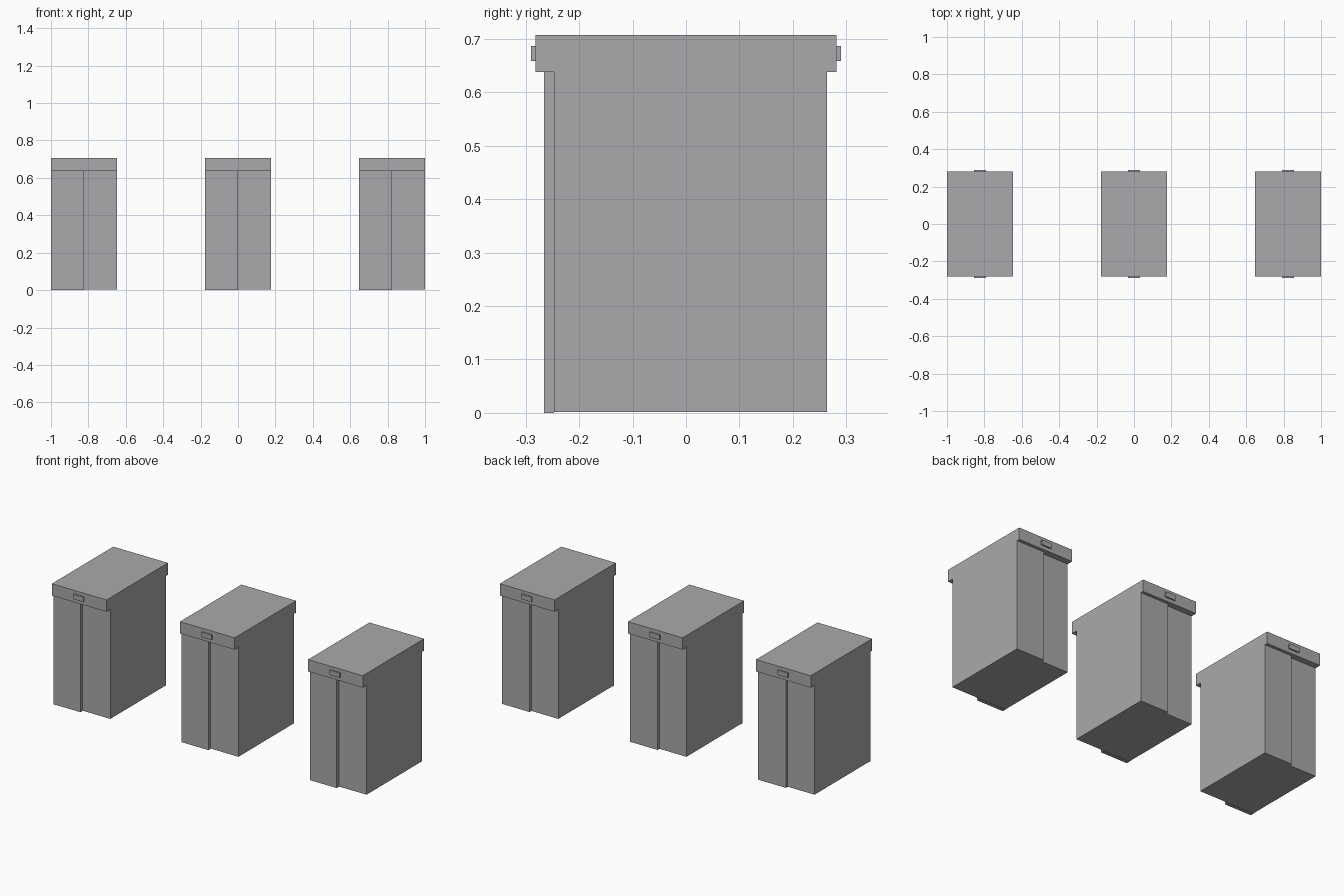
import bpy

if "Cube" in bpy.data.objects:
    bpy.data.objects.remove(bpy.data.objects["Cube"])

grey = bpy.data.materials.new("light_grey")
grey.diffuse_color = (0.40, 0.40, 0.42, 1)
grey.use_nodes = True
grey.node_tree.nodes["Principled BSDF"].inputs["Base Color"].default_value = grey.diffuse_color


def box(name, x0, x1, y0, y1, z0, z1):
    """Axis-aligned box given by its limits."""
    v = [(x, y, z) for x in (x0, x1) for y in (y0, y1) for z in (z0, z1)]
    f = [(0, 1, 3, 2), (4, 6, 7, 5), (0, 4, 5, 1),
         (2, 3, 7, 6), (0, 2, 6, 4), (1, 5, 7, 3)]
    me = bpy.data.meshes.new(name)
    me.from_pydata(v, [], f)
    me.materials.append(grey)
    ob = bpy.data.objects.new(name, me)
    bpy.context.collection.objects.link(ob)
    return ob


HALF = 0.176
SPLIT = -0.003

# Row of three identical cabinets
for n, cx in enumerate((-0.824, 0, 0.824), 1):
    # two body halves, staggered front to back
    box(f"body_left_{n}", cx - HALF, cx + SPLIT, -0.247, 0.247, 0.002, 0.638)
    box(f"body_right_{n}", cx + SPLIT, cx + HALF, -0.247, 0.264, 0.002, 0.638)
    # raised front panel on the left half
    box(f"front_panel_{n}", cx - HALF, cx + SPLIT, -0.266, -0.247, 0, 0.638)
    # overhanging lid
    box(f"lid_{n}", cx - HALF, cx + HALF, -0.282, 0.282, 0.638, 0.707)
    # small latches at front and back
    for side, y0, y1 in (("front", -0.29, -0.282), ("back", 0.282, 0.29)):
        box(f"latch_{side}_{n}", cx - 0.032, cx + 0.032, y0, y1, 0.659, 0.687)
